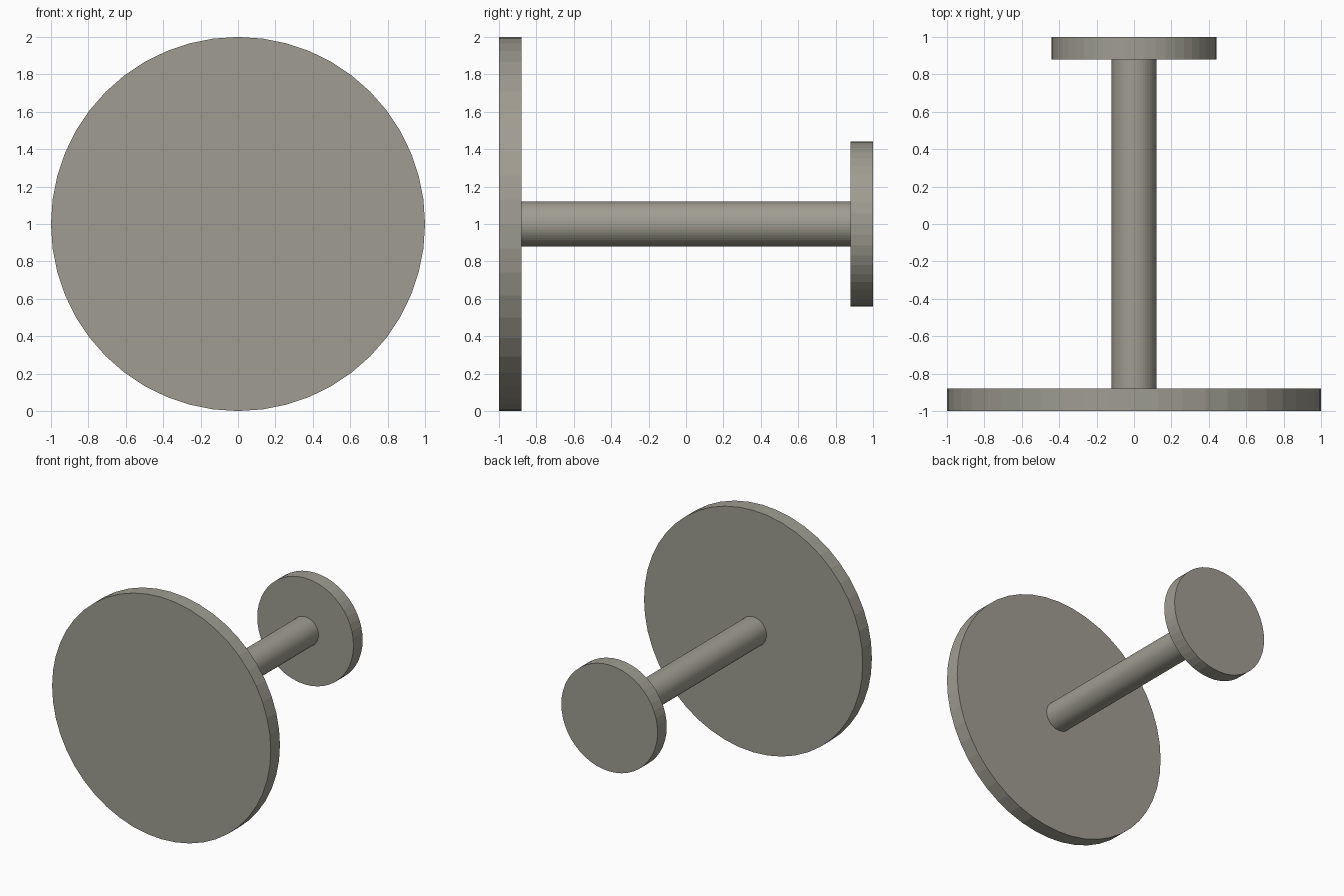
import bpy
import math

if "Cube" in bpy.data.objects:
    bpy.data.objects.remove(bpy.data.objects["Cube"])

SIDES = 48

# One grey-beige colour for the whole model
mat = bpy.data.materials.new("warm_grey")
mat.diffuse_color = (0.35, 0.34, 0.285, 1.0)
mat.use_nodes = True
mat.node_tree.nodes["Principled BSDF"].inputs["Base Color"].default_value = mat.diffuse_color


def cylinder_y(name, radius, y0, y1):
    """Flat-faced cylinder running along y, centred at height 1."""
    bpy.ops.mesh.primitive_cylinder_add(
        vertices=SIDES, radius=radius, depth=y1 - y0,
        location=(0, (y0 + y1) / 2, 1), rotation=(math.pi / 2, 0, 0))
    ob = bpy.context.object
    ob.name = name
    ob.data.materials.append(mat)
    return ob


# Large front disc, connecting rod, small rear disc
cylinder_y("large_disc", 1.0, -1.0, -0.88)
cylinder_y("rod", 0.12, -0.88, 0.88)
cylinder_y("small_disc", 0.44, 0.88, 1.0)
